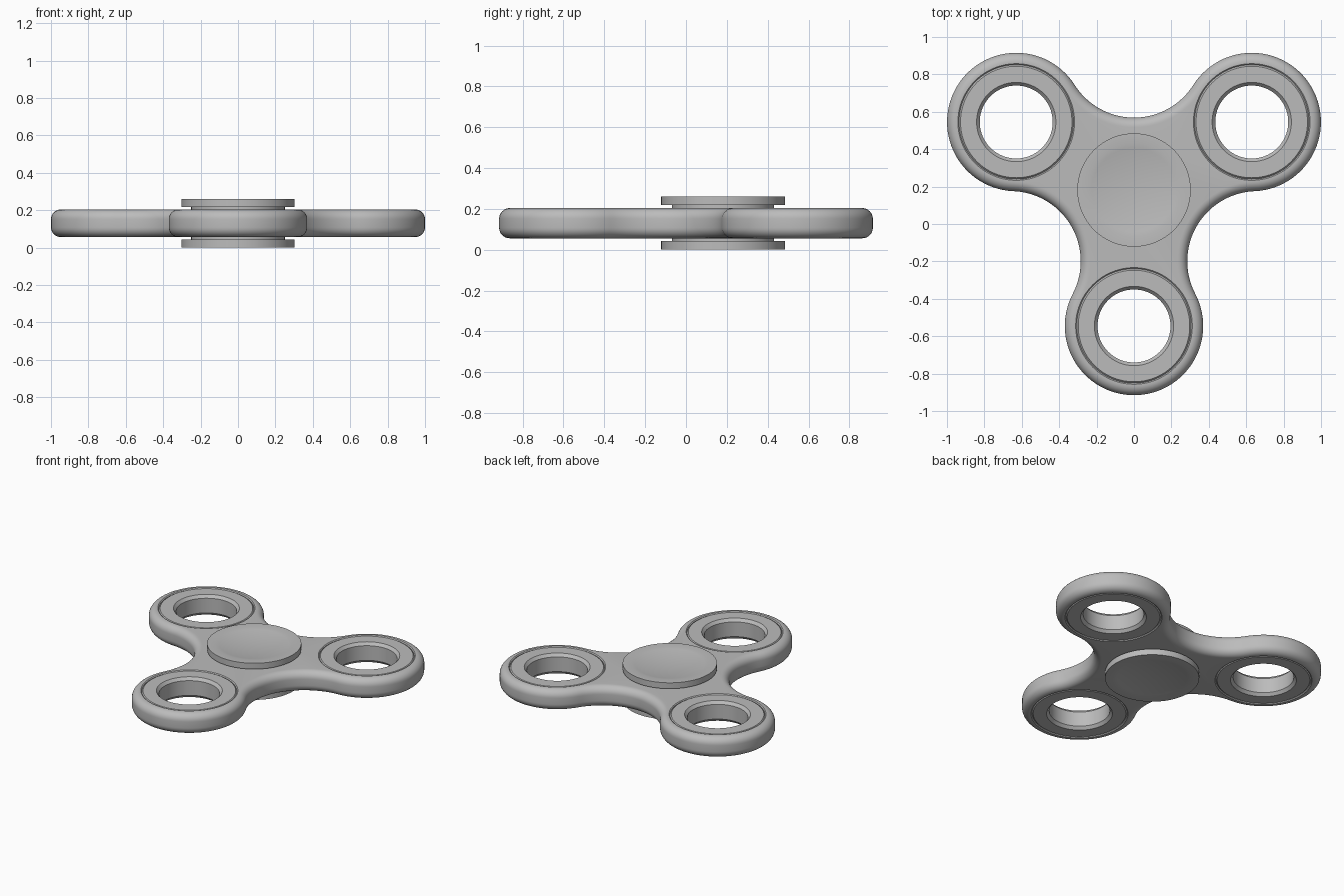
import bpy, bmesh, math
from math import cos, sin, pi, radians

if "Cube" in bpy.data.objects:
    bpy.data.objects.remove(bpy.data.objects["Cube"], do_unlink=True)

ARM = 0.727            # hub centre to lobe centre
LOBE = 0.37            # lobe outer radius
VALLEY = 0.387         # hub centre to the waist between two lobes
CY = ARM / 4           # hub centre on y
MID = 0.13             # mid height
HALF = 0.074           # half body thickness
SEAT = 0.306           # bearing seat radius

grey = bpy.data.materials.new("grey")
grey.use_nodes = True
colour = (0.5, 0.5, 0.5, 1)
grey.diffuse_color = colour
grey.node_tree.nodes["Principled BSDF"].inputs["Base Color"].default_value = colour


def finish(name, bm):
    bmesh.ops.remove_doubles(bm, verts=bm.verts, dist=1e-5)
    bmesh.ops.recalc_face_normals(bm, faces=bm.faces)
    mesh = bpy.data.meshes.new(name)
    bm.to_mesh(mesh)
    bm.free()
    mesh.materials.append(grey)
    ob = bpy.data.objects.new(name, mesh)
    bpy.context.collection.objects.link(ob)
    return ob


def smooth(ob):
    bpy.ops.object.select_all(action='DESELECT')
    ob.select_set(True)
    bpy.context.view_layer.objects.active = ob
    bpy.ops.object.shade_smooth_by_angle(angle=radians(30))


def bridge(bm, a, b):
    for i in range(len(a)):
        j = (i + 1) % len(a)
        bm.faces.new((a[i], a[j], b[j], b[i]))


def lathe(name, profile, x, y, closed=False, steps=96):
    """Turn (radius, height above mid) points around a vertical axis."""
    bm = bmesh.new()
    rings = [[bm.verts.new((x + r * cos(2 * pi * i / steps),
                            y + r * sin(2 * pi * i / steps), MID + z))
              for i in range(steps)] for r, z in profile]
    for a, b in zip(rings, rings[1:] + (rings[:1] if closed else [])):
        bridge(bm, a, b)
    bmesh.ops.dissolve_degenerate(bm, dist=1e-6, edges=bm.edges)
    return finish(name, bm)


# Outline of lobe arcs and tangent waist arcs, stored with outward normals
h, w = ARM / 2, ARM * cos(pi / 6)
k = VALLEY - h
fillet = (w * w + k * k - LOBE ** 2) / (2 * (LOBE - k))
turn = pi / 6 + math.atan2(VALLEY + fillet - h, -w) - pi / 3
lobes, outline = [], []
for n in range(3):
    a = radians(-90 + 120 * n)
    lx, ly = ARM * cos(a), CY + ARM * sin(a)
    lobes.append((lx, ly))
    for i in range(56):
        t = a - turn + 2 * turn * i / 56
        outline.append((lx + LOBE * cos(t), ly + LOBE * sin(t), cos(t), sin(t)))
    fa, fd = a + pi / 3, VALLEY + fillet
    fx, fy = fd * cos(fa), CY + fd * sin(fa)
    start, end = pi + a + turn, pi + a + 2 * pi / 3 - turn
    for i in range(32):
        t = start + (end - start) * i / 32
        outline.append((fx + fillet * cos(t), fy + fillet * sin(t), -cos(t), -sin(t)))

# Body with rounded rim
ROUND = 0.052
edge = [(ROUND * (1 - cos(t)), HALF - ROUND + ROUND * sin(t))
        for t in (pi / 2 * i / 8 for i in range(8, -1, -1))]
edge += [(o, -z) for o, z in reversed(edge)]
bm = bmesh.new()
rings = [[bm.verts.new((px - nx * o, py - ny * o, MID + z))
          for px, py, nx, ny in outline] for o, z in edge]
for a, b in zip(rings, rings[1:]):
    bridge(bm, a, b)
bm.faces.new(rings[0])
bm.faces.new(rings[-1])
body = finish("body", bm)

# Bearing seats with a slight flare, cut through the lobes
cut = [(0, HALF + 0.02), (SEAT + 0.026, HALF + 0.02), (SEAT, HALF - 0.006)]
cut += [(r, -z) for r, z in reversed(cut)]
cutters = []
for x, y in lobes:
    cutter = lathe("seat_cutter", cut, x, y)
    cutter.hide_render = True
    mod = body.modifiers.new("seat", 'BOOLEAN')
    mod.operation = 'DIFFERENCE'
    mod.solver = 'EXACT'
    mod.object = cutter
    cutters.append(cutter)
bpy.ops.object.select_all(action='DESELECT')
body.select_set(True)
bpy.context.view_layer.objects.active = body
for mod in list(body.modifiers):
    bpy.ops.object.modifier_apply(modifier=mod.name)
for cutter in cutters:
    bpy.data.objects.remove(cutter, do_unlink=True)
smooth(body)

# Ring weights in the lobes
ring = [(0.195, HALF - 0.022), (0.212, HALF - 0.002),
        (SEAT - 0.008, HALF - 0.002), (SEAT + 0.001, HALF - 0.012)]
ring += [(r, -z) for r, z in reversed(ring)]
for name, (x, y) in zip(("front_ring", "left_ring", "right_ring"), lobes):
    smooth(lathe(name, ring, x, y, closed=True))

# Dished finger caps on short necks
DISH, DEPTH = 0.25, 0.022
cap = [(0, 0.05), (0.25, 0.05), (0.25, 0.088), (0.303, 0.088), (0.303, MID)]
cap += [(r, MID - DEPTH * (1 - (r / DISH) ** 2))
        for r in (DISH * (1 - i / 10) for i in range(11))]
for name, s in (("top_cap", 1), ("bottom_cap", -1)):
    smooth(lathe(name, [(r, s * z) for r, z in cap], 0, CY))
